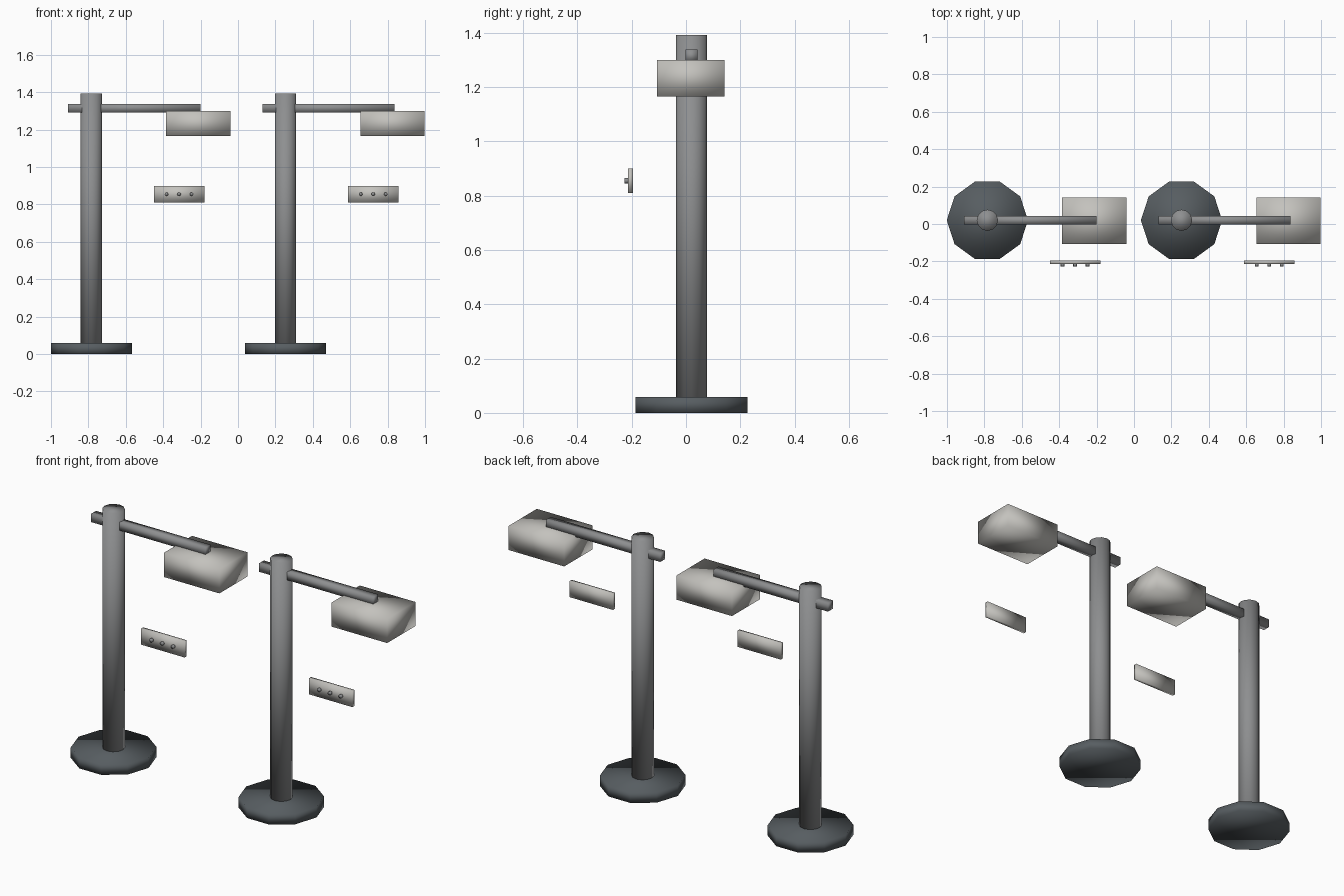
import bpy
import bmesh
import math
from mathutils import Matrix

cube = bpy.data.objects.get("Cube")
if cube:
    bpy.data.objects.remove(cube)


def material(name, r, g, b):
    mat = bpy.data.materials.new(name)
    mat.use_nodes = True
    mat.diffuse_color = (r, g, b, 1)
    mat.node_tree.nodes["Principled BSDF"].inputs["Base Color"].default_value = (r, g, b, 1)
    return mat


steel = material("steel grey", 0.27, 0.275, 0.28)
dark = material("dark base grey", 0.095, 0.11, 0.12)
light = material("warm light grey", 0.55, 0.54, 0.51)


def finish(name, bm, mat):
    # Shading is smooth across every edge, including the boxes
    for face in bm.faces:
        face.smooth = True
    mesh = bpy.data.meshes.new(name)
    bm.to_mesh(mesh)
    bm.free()
    mesh.materials.append(mat)
    obj = bpy.data.objects.new(name, mesh)
    bpy.context.collection.objects.link(obj)


def box(name, low, high, mat):
    size = [b - a for a, b in zip(low, high)]
    mid = [(a + b) / 2 for a, b in zip(low, high)]
    bm = bmesh.new()
    bmesh.ops.create_cube(bm, size=1, matrix=Matrix.Translation(mid) @ Matrix.Diagonal((*size, 1)))
    finish(name, bm, mat)


def cylinder(name, centre, radius, depth, sides, mat, turn=None):
    bm = bmesh.new()
    bmesh.ops.create_cone(bm, cap_ends=True, segments=sides, radius1=radius, radius2=radius,
                          depth=depth, matrix=Matrix.Translation(centre) @ (turn or Matrix()))
    # Decagons need a corner on the x axis
    if sides == 10:
        bmesh.ops.rotate(bm, verts=bm.verts, cent=centre,
                         matrix=Matrix.Rotation(math.pi / 2, 3, 'Z'))
    finish(name, bm, mat)


def lamp_post(side, x):
    y = 0.02
    # Foot and pole
    cylinder(side + "_base", (x, y, 0.029), 0.217, 0.058, 10, dark)
    cylinder(side + "_pole", (x, y, 0.724), 0.057, 1.336, 12, steel)
    # Arm through the pole, with the lamp head below its end
    box(side + "_arm", (x - 0.124, y - 0.022, 1.292), (x + 0.584, y + 0.022, 1.338), steel)
    box(side + "_lamp_head", (x + 0.4, y - 0.127, 1.165), (x + 0.744, y + 0.122, 1.3), light)
    # Separate control panel with three buttons
    box(side + "_panel", (x + 0.335, -0.214, 0.81), (x + 0.604, -0.196, 0.9), light)
    for i in range(3):
        cylinder(f"{side}_button_{i + 1}", (x + 0.402 + i * 0.067, -0.218, 0.855),
                 0.01, 0.016, 8, steel, Matrix.Rotation(math.pi / 2, 4, 'X'))


lamp_post("right", -0.784)
lamp_post("left", 0.254)
